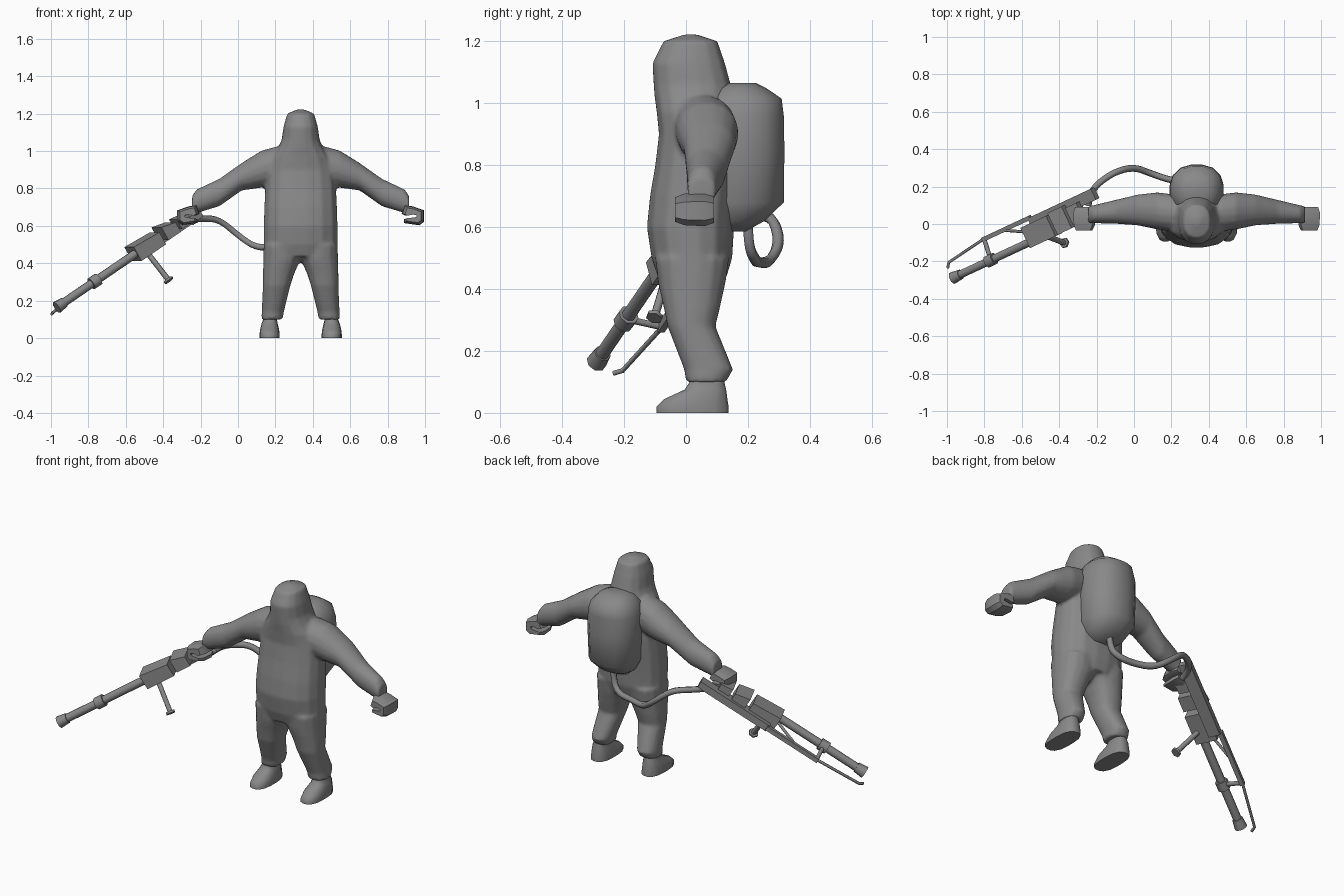
import bpy, bmesh
from math import cos, sin, pi, radians
from mathutils import Vector, Matrix

cube = bpy.data.objects.get("Cube")
if cube:
    bpy.data.objects.remove(cube, do_unlink=True)

MID = 0.335  # x of the figure's centre line

grey = bpy.data.materials.new("plain grey")
grey.use_nodes = True
grey.diffuse_color = (0.25, 0.25, 0.25, 1)
grey.node_tree.nodes["Principled BSDF"].inputs["Base Color"].default_value = (0.25, 0.25, 0.25, 1)


def finish(name, bm, smooth=None):
    bmesh.ops.recalc_face_normals(bm, faces=bm.faces)
    mesh = bpy.data.meshes.new(name)
    bm.to_mesh(mesh)
    bm.free()
    mesh.materials.append(grey)
    obj = bpy.data.objects.new(name, mesh)
    bpy.context.collection.objects.link(obj)
    if smooth:
        bpy.ops.object.select_all(action='DESELECT')
        obj.select_set(True)
        bpy.context.view_layer.objects.active = obj
        bpy.ops.object.shade_smooth_by_angle(angle=radians(smooth))
    return obj


def loft(bm, rings, place, power=2.4, sides=16):
    """Skin rings (along, centre a, centre b, half a, half b); place maps to xyz."""
    loops = []
    for t, ca, cb, ha, hb in rings:
        loop = []
        for i in range(sides):
            c, s = cos(2 * pi * (i + .5) / sides), sin(2 * pi * (i + .5) / sides)
            r = (abs(c) ** power + abs(s) ** power) ** (-1 / power)
            loop.append(bm.verts.new(place(t, ca + ha * c * r, cb + hb * s * r)))
        loops.append(loop)
    for low, high in zip(loops, loops[1:]):
        for i in range(sides):
            j = (i + 1) % sides
            bm.faces.new((low[i], low[j], high[j], high[i]))
    bm.faces.new(loops[0])
    bm.faces.new(loops[-1])


def stack(rows):
    """Rows (z, inner x, outer x, front y, back y) to upright rings."""
    return [(z, (a + b) / 2, (f + k) / 2, (b - a) / 2, (k - f) / 2) for z, a, b, f, k in rows]


def upright(side):
    return lambda z, x, y: (MID + side * x, y, z)


def sideways(side):
    return lambda x, y, z: (MID + side * x, y, z)


# Hooded suit: torso and head, arms and legs fused into one skin
torso = [(.435, .19, -.09, .13), (.5, .198, -.112, .15), (.6, .198, -.127, .156),
         (.7, .195, -.117, .162), (.8, .19, -.1, .168), (.9, .18, -.088, .168),
         (.97, .155, -.095, .16), (1.02, .12, -.102, .15), (1.06, .102, -.105, .145),
         (1.13, .092, -.109, .126), (1.2, .072, -.073, .102), (1.222, .02, -.005, .035)]
legs = [(.5, .0, .198, -.1, .14), (.42, -.004, .2, -.09, .128), (.395, .012, .2, -.085, .122),
        (.34, .036, .202, -.072, .11), (.28, .055, .202, -.06, .095),
        (.14, .09, .208, -.006, .152), (.1, .096, .21, 0, .13)]
arms = [(.04, .05, .93, .08, .09), (.13, .06, .925, .1, .1), (.21, .07, .903, .1, .1),
        (.315, .075, .863, .083, .074), (.435, .065, .778, .064, .074),
        (.555, .052, .732, .048, .064), (.58, .05, .712, .046, .05)]
bm = bmesh.new()
loft(bm, stack([(z, -h, h, f, k) for z, h, f, k in torso]), upright(1))
for side in (1, -1):
    loft(bm, stack(legs), upright(side))
    loft(bm, arms, sideways(side), power=2.1)
suit = finish("hooded_suit", bm)
remesh = suit.modifiers.new("fuse", 'REMESH')
remesh.mode = 'VOXEL'
remesh.voxel_size = 0.01
remesh.use_smooth_shade = True
soften = suit.modifiers.new("soften", 'SMOOTH')
soften.iterations = 4

# Boots
boot = [(0, .112, .22, -.095, .138), (.02, .112, .22, -.095, .138), (.045, .115, .217, -.07, .134),
        (.075, .122, .21, -.005, .13), (.1, .128, .2, .012, .124), (.13, .128, .2, .014, .12)]
# Fists: a curled outline lofted through the hand, smaller at both ends
fist = [(.54, .665), (.555, .712), (.6, .704), (.66, .683), (.66, .622), (.635, .603),
        (.552, .615), (.552, .635), (.6, .64), (.625, .645), (.625, .658), (.6, .662), (.56, .655)]
fist_slices = [(-.036, .72), (-.005, .94), (.06, 1), (.09, .8)]
for side, label in ((1, "left"), (-1, "right")):
    bm = bmesh.new()
    loft(bm, stack(boot), upright(side), power=2.8)
    finish(label + "_boot", bm, 45)

    bm = bmesh.new()
    loops = [[bm.verts.new((MID + side * (.605 + (x - .605) * k), y, .655 + (z - .655) * k))
              for x, z in fist] for y, k in fist_slices]
    for near, far in zip(loops, loops[1:]):
        for i in range(len(fist)):
            bm.faces.new((near[i - 1], near[i], far[i], far[i - 1]))
    bm.faces.new(loops[0])
    bm.faces.new(loops[-1])
    finish(label + "_fist", bm, 40)

# Backpack tank
pack = [(.585, .06, .1, .19), (.62, .105, .06, .255), (.68, .138, .04, .317), (.85, .146, .04, .319),
        (.96, .144, .04, .317), (1.015, .125, .05, .31), (1.05, .092, .09, .258),
        (1.066, .06, .14, .225)]
bm = bmesh.new()
loft(bm, stack([(z, -h, h, f, k) for z, h, f, k in pack]), upright(1), power=2.4)
finish("backpack", bm, 60)


def tube(name, points, radius, curved=False):
    curve = bpy.data.curves.new(name, 'CURVE')
    curve.dimensions = '3D'
    curve.bevel_depth = radius
    curve.bevel_resolution = 1
    curve.use_fill_caps = True
    spline = curve.splines.new('NURBS' if curved else 'POLY')
    spline.points.add(len(points) - 1)
    for p, co in zip(spline.points, points):
        p.co = (*co, 1)
    if curved:
        spline.use_endpoint_u = True
        spline.order_u = 3
        spline.resolution_u = 4
    curve.materials.append(grey)
    obj = bpy.data.objects.new(name, curve)
    bpy.context.collection.objects.link(obj)


# Hose from the tank to the gun
tube("hose", [(.335, .2, .63), (.335, .2, .54), (.28, .225, .49), (.19, .235, .485), (.09, .27, .485),
              (0, .305, .55), (-.1, .28, .635), (-.19, .22, .64), (-.235, .16, .635),
              (-.245, .1, .62)], .018, curved=True)

# Gun frame: u runs to the rear, n to the back side, w upward
u = Vector((.77, .36, .526)).normalized()
n = Vector((-u.y, u.x, 0)).normalized()
w = u.cross(n)
GUN = Matrix.Translation((-.565, -.1, .44)) @ Matrix((u, n, w)).transposed().to_4x4()


def gun_point(*co):
    return GUN @ Vector(co)


def gun_box(name, u0, u1, n0, n1, w0, w1, slope=0):
    """Block in the gun frame; slope lowers the top of the rear end."""
    bm = bmesh.new()
    bmesh.ops.create_cube(bm, size=1)
    for v in bm.verts:
        a, b, c = v.co + Vector((.5, .5, .5))
        drop = slope if a > .5 and c > .5 else 0
        v.co = gun_point(u0 + a * (u1 - u0), n0 + b * (n1 - n0), w0 + c * (w1 - w0) - drop)
    finish(name, bm)


def gun_cylinder(name, u0, u1, r0, r1):
    bm = bmesh.new()
    loft(bm, [(u0, 0, 0, r0, r0), (u1, 0, 0, r1, r1)], gun_point, power=2, sides=8)
    finish(name, bm, 50)


gun_cylinder("barrel", -.5, .04, .023, .023)
gun_cylinder("muzzle", -.525, -.47, .034, .028)
gun_cylinder("barrel_collar", -.285, -.235, .034, .034)
gun_box("receiver", .02, .19, -.03, .09, -.045, .042, .012)
gun_box("middle_block", .215, .3, -.028, .1, -.035, .045, .02)
gun_box("rear_block", .32, .39, -.015, .085, -.03, .03, .01)
gun_box("stock_bar", .05, .49, .055, .12, -.055, -.015)
gun_box("side_rail", -.27, .06, .106, .13, -.045, -.02)
tube("rail_bracket", [gun_point(-.26, 0, 0), gun_point(-.26, .12, -.03)], .012)
tube("rail_strut", [gun_point(.03, .05, 0), gun_point(-.13, .118, -.03)], .008)
tube("igniter_rod", [gun_point(-.26, .12, -.032), gun_point(-.525, .085, -.032),
                     gun_point(-.545, .06, -.03)], .008)

# Front grip with its foot plate
top, foot = Vector((-.48, -.06, .45)), Vector((-.375, -.1, .315))
tube("front_grip", [top, foot], .015)
tube("grip_foot", [foot, foot + (foot - top).normalized() * .012], .028)
